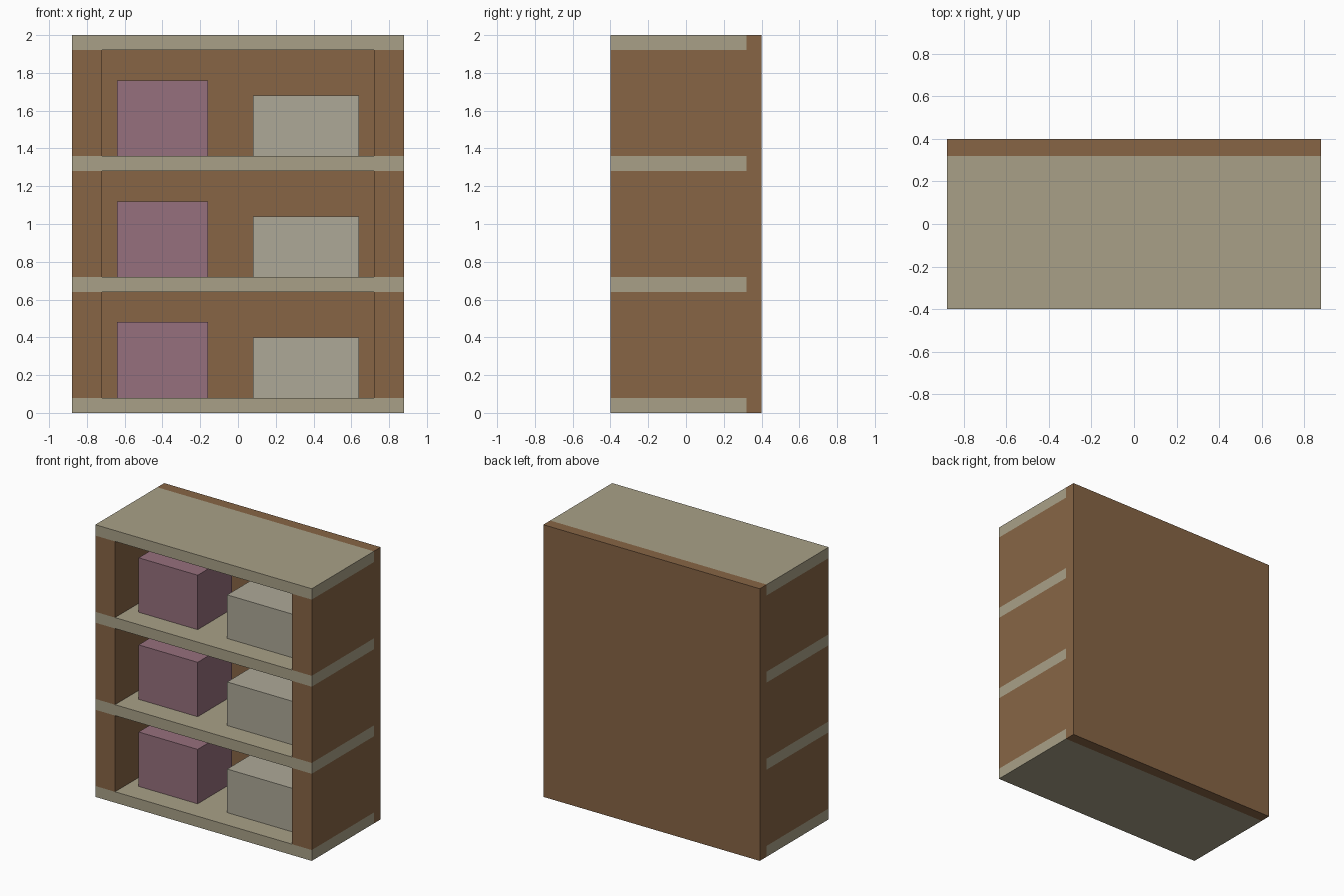
import bpy
import bmesh
from mathutils import Vector

if "Cube" in bpy.data.objects:
    bpy.data.objects.remove(bpy.data.objects["Cube"])


def material(name, rgb):
    m = bpy.data.materials.new(name)
    m.diffuse_color = [(c / 255) ** 2.2 for c in rgb] + [1.0]
    m.use_nodes = True
    m.node_tree.nodes["Principled BSDF"].inputs["Base Color"].default_value = m.diffuse_color
    return m


def box(name, lo, hi, mat):
    lo, hi = Vector(lo), Vector(hi)
    bm = bmesh.new()
    bmesh.ops.create_cube(bm, size=1)
    bmesh.ops.scale(bm, vec=hi - lo, verts=bm.verts)
    mesh = bpy.data.meshes.new(name)
    bm.to_mesh(mesh)
    bm.free()
    mesh.materials.append(mat)
    ob = bpy.data.objects.new(name, mesh)
    ob.location = (lo + hi) / 2
    bpy.context.collection.objects.link(ob)
    return ob


wood = material("brown_wood", (134, 101, 71))
board = material("pale_board", (167, 159, 134))
mauve = material("mauve_box", (149, 111, 124))
grey = material("grey_box", (172, 167, 150))

W, FRONT, BACK = 0.88, -0.40, 0.32   # half width, depth range of shelves
T, PITCH = 0.08, 0.64                # board thickness, shelf spacing

# Full-height back panel
box("back_panel", (-W, BACK, 0), (W, 0.40, 2.0), wood)

# Shelf boards, running through to the outer sides
for i in range(4):
    box(f"shelf_{i}", (-W, FRONT, i * PITCH), (W, BACK, i * PITCH + T), board)

# Each bay: two side walls and two storage boxes
for i in range(3):
    z0, z1 = i * PITCH + T, (i + 1) * PITCH
    box(f"left_wall_{i}", (-W, FRONT, z0), (-0.72, BACK, z1), wood)
    box(f"right_wall_{i}", (0.72, FRONT, z0), (W, BACK, z1), wood)
    box(f"tall_box_{i}", (-0.64, -0.24, z0), (-0.16, 0.16, z0 + 0.40), mauve)
    box(f"low_box_{i}", (0.08, -0.24, z0), (0.64, 0.16, z0 + 0.32), grey)
